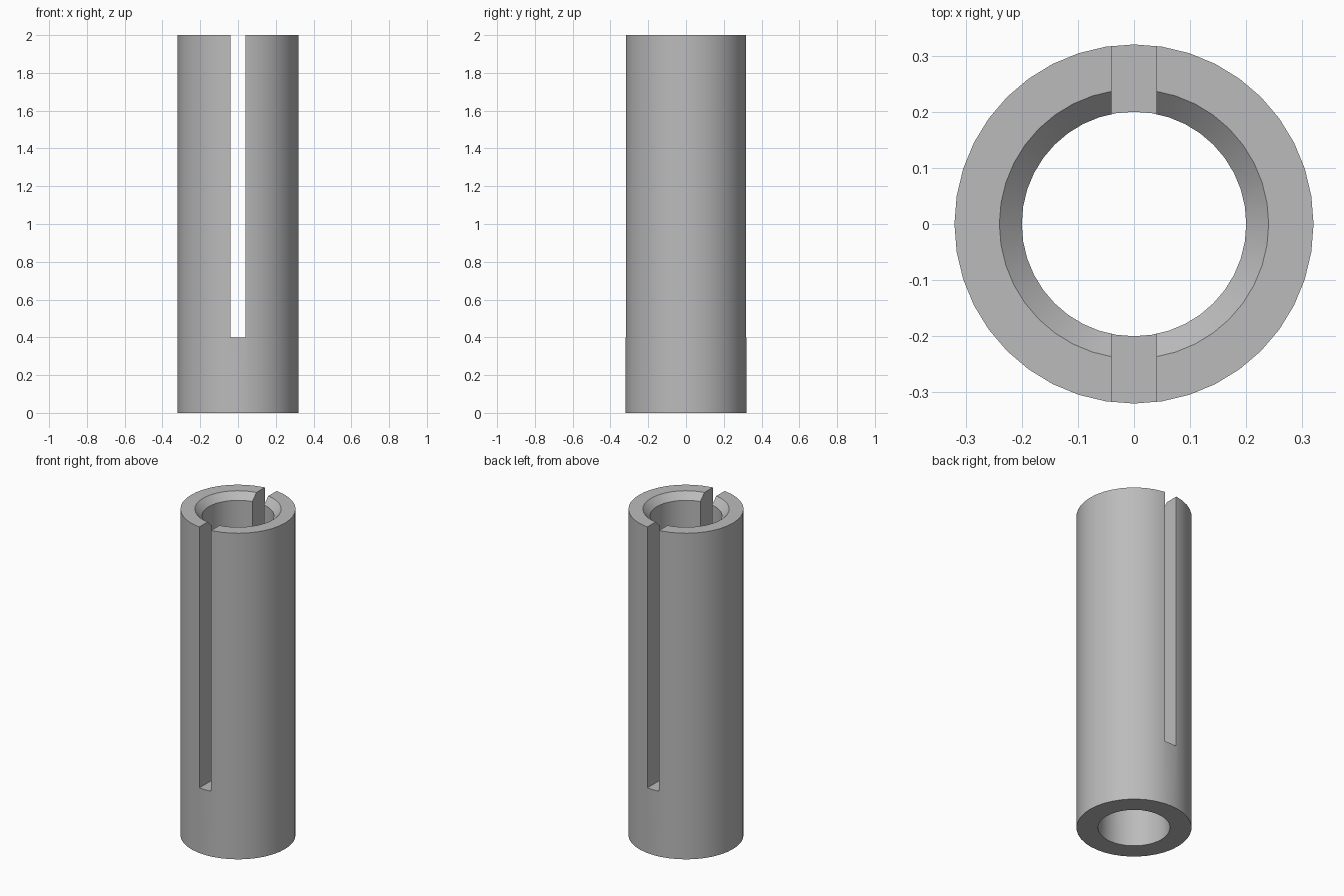
import bpy, bmesh, math

if "Cube" in bpy.data.objects:
    bpy.data.objects.remove(bpy.data.objects["Cube"], do_unlink=True)

SEGMENTS = 40
HEIGHT, OUTER, BORE, CHAMFER = 2.0, 0.32, 0.2, 0.04
SLOT_WIDTH, SLOT_FLOOR = 0.08, 0.4

# Plain grey metal
grey = bpy.data.materials.new("grey_metal")
grey.use_nodes = True
colour = (0.5, 0.5, 0.5, 1)
grey.diffuse_color = colour
grey.node_tree.nodes["Principled BSDF"].inputs["Base Color"].default_value = colour


def make_object(name, bm):
    bmesh.ops.recalc_face_normals(bm, faces=bm.faces)
    mesh = bpy.data.meshes.new(name)
    bm.to_mesh(mesh)
    bm.free()
    mesh.materials.append(grey)
    obj = bpy.data.objects.new(name, mesh)
    bpy.context.collection.objects.link(obj)
    return obj


# Tube with a chamfered mouth, revolved from its wall section
profile = [(BORE, 0), (OUTER, 0), (OUTER, HEIGHT),
           (BORE + CHAMFER, HEIGHT), (BORE, HEIGHT - CHAMFER)]
bm = bmesh.new()
rings = []
for i in range(SEGMENTS):
    a = math.tau * i / SEGMENTS
    rings.append([bm.verts.new((r * math.cos(a), r * math.sin(a), z)) for r, z in profile])
for i, ring in enumerate(rings):
    following = rings[(i + 1) % SEGMENTS]
    for j in range(len(profile)):
        k = (j + 1) % len(profile)
        bm.faces.new((ring[j], following[j], following[k], ring[k]))
tube = make_object("slotted_sleeve", bm)

# Cutter for the slot through the front and back walls
bm = bmesh.new()
bmesh.ops.create_cube(bm, size=1)
bmesh.ops.scale(bm, vec=(SLOT_WIDTH, 1, HEIGHT), verts=bm.verts)
bmesh.ops.translate(bm, vec=(0, 0, SLOT_FLOOR + HEIGHT / 2), verts=bm.verts)
cutter = make_object("slot_cutter", bm)
cutter.hide_render = True

# Cut the slot, then smooth the round walls
cut = tube.modifiers.new("slot", 'BOOLEAN')
cut.operation = 'DIFFERENCE'
cut.solver = 'EXACT'
cut.object = cutter
bpy.ops.object.select_all(action='DESELECT')
tube.select_set(True)
bpy.context.view_layer.objects.active = tube
bpy.ops.object.modifier_apply(modifier=cut.name)
bpy.data.objects.remove(cutter, do_unlink=True)
bpy.ops.object.shade_smooth_by_angle(angle=math.radians(30))
